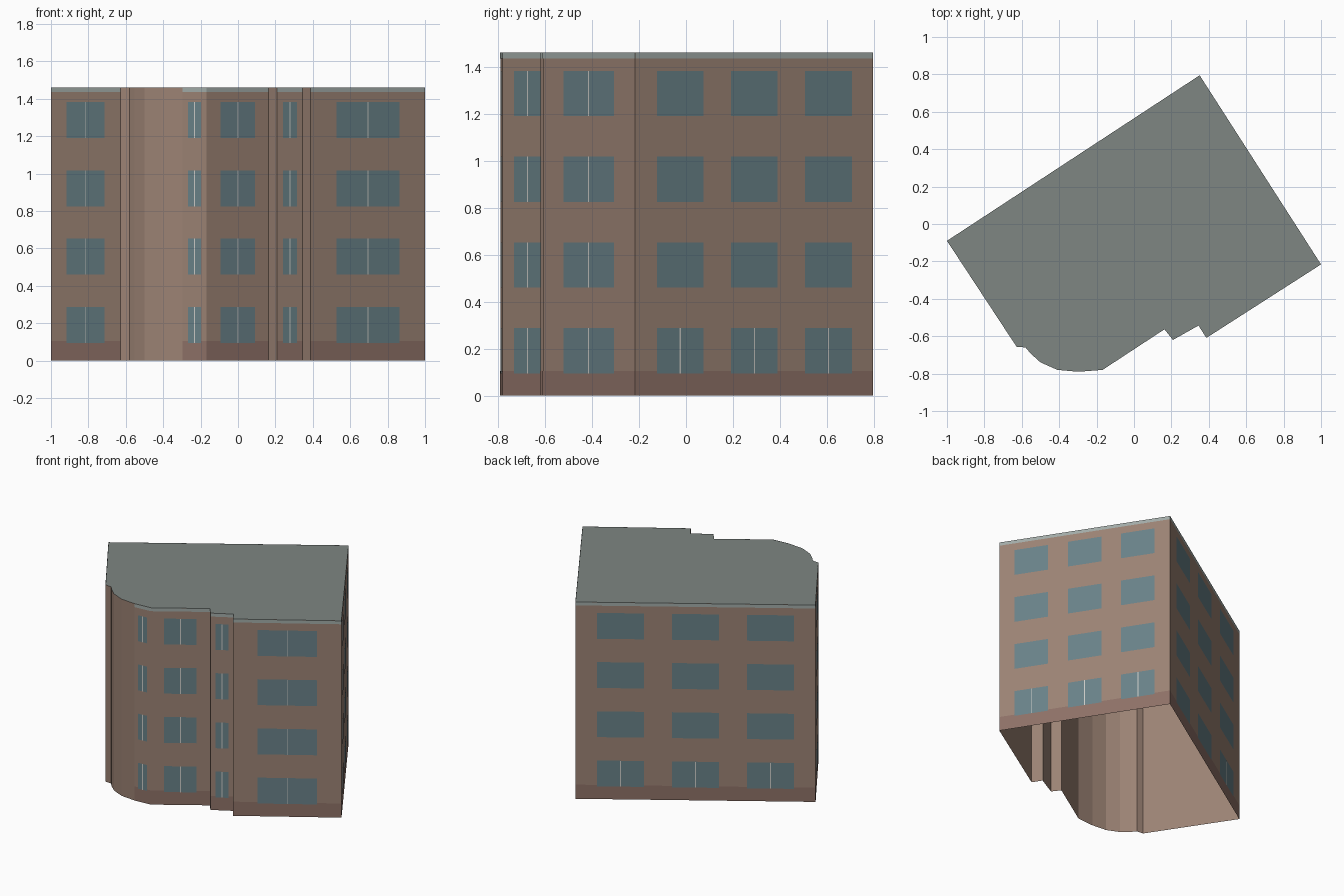
import bpy, bmesh
from mathutils import Vector

if "Cube" in bpy.data.objects:
    bpy.data.objects.remove(bpy.data.objects["Cube"])

HEIGHT = 1.46
# Footprint, counter-clockwise seen from above
PLAN = [(-1, -0.09), (-0.628, -0.656), (-0.58, -0.66), (-0.553, -0.692),
        (-0.5, -0.74), (-0.41, -0.78), (-0.297, -0.79), (-0.168, -0.78),
        (0.163, -0.563), (0.208, -0.62), (0.345, -0.543), (0.387, -0.609),
        (1, -0.216), (0.351, 0.795)]
FLOORS = [0.095 + 0.365 * i for i in range(4)]
WINDOW_H = 0.192


def material(name, rgb):
    m = bpy.data.materials.new(name)
    m.diffuse_color = (*rgb, 1)
    m.use_nodes = True
    m.node_tree.nodes["Principled BSDF"].inputs["Base Color"].default_value = m.diffuse_color
    return m


BROWN = material("brown_render", (0.33, 0.225, 0.175))
PLINTH = material("plinth_brown", (0.27, 0.165, 0.135))
GLASS = material("glass_blue", (0.14, 0.22, 0.245))
ROOF = material("roof_grey", (0.21, 0.24, 0.225))
TRIM = material("trim_grey", (0.36, 0.41, 0.39))
BAR = material("bar_pale", (0.6, 0.6, 0.57))


def make(name, bm, mat):
    me = bpy.data.meshes.new(name)
    bm.to_mesh(me)
    bm.free()
    me.materials.append(mat)
    ob = bpy.data.objects.new(name, me)
    bpy.context.collection.objects.link(ob)


def panel(bm, wall, u0, u1, z0, z1, offset):
    """Flat panel on a wall between two fractions of its length."""
    a, b = wall
    d = b - a
    n = Vector((d.y, -d.x, 0)).normalized() * offset
    bm.faces.new([bm.verts.new(a + d * u + n + Vector((0, 0, z)))
                  for u, z in ((u0, z0), (u1, z0), (u1, z1), (u0, z1))])


pts = [Vector((x, y, 0)) for x, y in PLAN]
walls = list(zip(pts, pts[1:] + pts[:1]))

# Outer walls, open underneath
bm = bmesh.new()
for w in walls:
    panel(bm, w, 0, 1, 0, HEIGHT, 0)
bmesh.ops.remove_doubles(bm, verts=bm.verts, dist=1e-4)
make("walls", bm, BROWN)

# Flat roof
bm = bmesh.new()
bm.faces.new([bm.verts.new(p + Vector((0, 0, HEIGHT))) for p in pts])
make("roof", bm, ROOF)

# Plinth, roof trim, windows and window bars on every main wall
plinth, trim, glass, bars = (bmesh.new() for _ in range(4))
for i, w in enumerate(walls):
    length = (w[1] - w[0]).length
    if length < 0.125:
        continue
    panel(plinth, w, 0, 1, 0, 0.105, 0.001)
    panel(trim, w, 0, 1, 1.435, HEIGHT, 0.001)
    triple = i >= 12
    spans = [(0.5 + 0.3125 * k, 0.098) for k in (-1, 0, 1)] if triple else [(0.5, 0.275)]
    for c, half in spans:
        for f, z in enumerate(FLOORS):
            panel(glass, w, c - half, c + half, z, z + WINDOW_H, 0.002)
            if f == 0 or not triple:
                t = 0.003 / length
                panel(bars, w, c - t, c + t, z, z + WINDOW_H, 0.003)
make("plinth", plinth, PLINTH)
make("roof_trim", trim, TRIM)
make("windows", glass, GLASS)
make("window_bars", bars, BAR)
